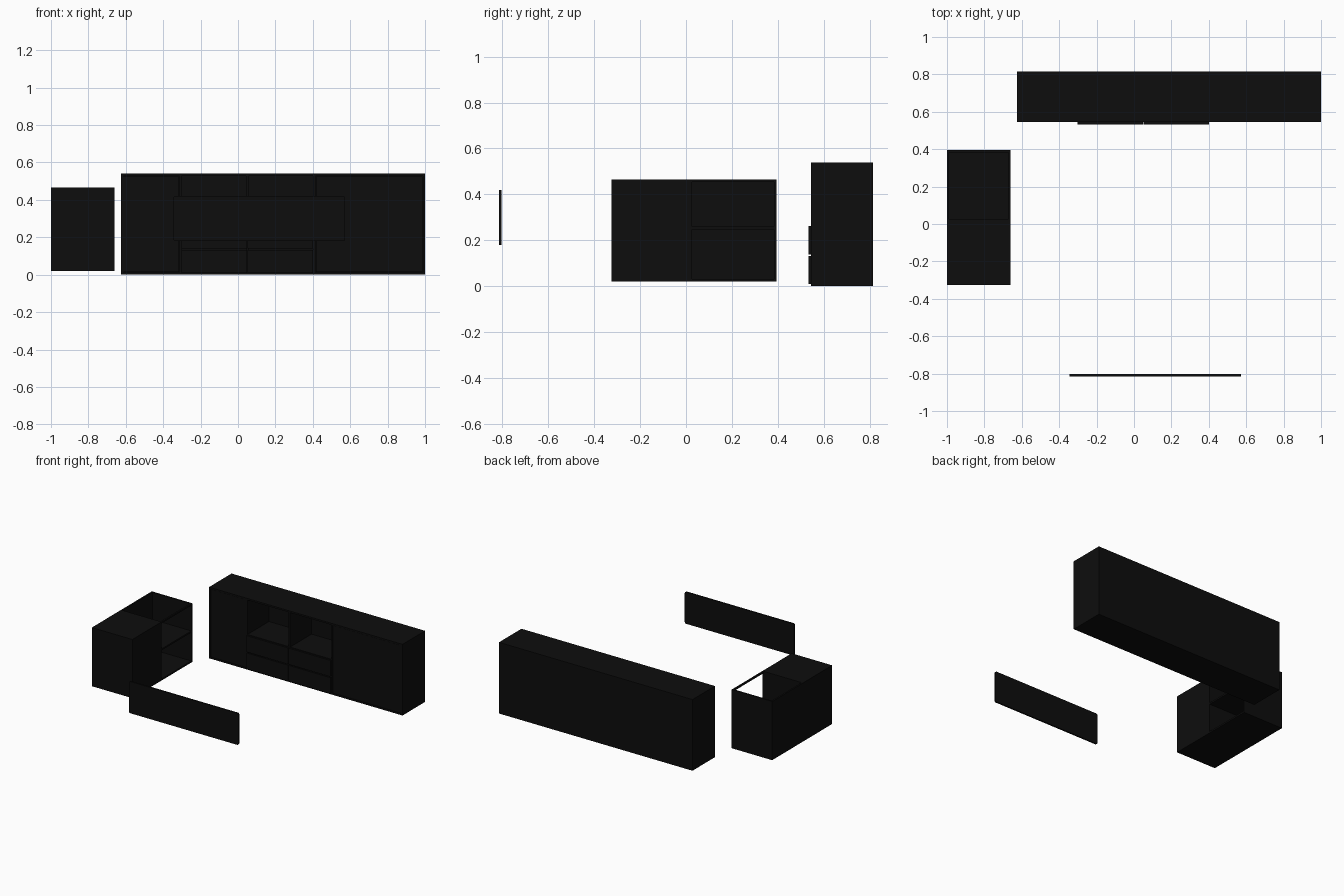
import bpy

if "Cube" in bpy.data.objects:
    bpy.data.objects.remove(bpy.data.objects["Cube"])

black = bpy.data.materials.new("black")
black.diffuse_color = (0.004, 0.004, 0.004, 1)
black.use_nodes = True
black.node_tree.nodes["Principled BSDF"].inputs["Base Color"].default_value = black.diffuse_color


def box(name, x, y, z):
    """Box spanning the given (min, max) ranges."""
    bpy.ops.mesh.primitive_cube_add(size=1)
    ob = bpy.context.object
    ob.name = name
    ob.location = [(a + b) / 2 for a, b in (x, y, z)]
    ob.scale = [b - a for a, b in (x, y, z)]
    bpy.ops.object.transform_apply(location=False, rotation=False, scale=True)
    ob.data.materials.append(black)
    return ob


T = 0.012  # board thickness

# Sideboard carcass
X0, X1, Y0, Y1, H = -0.625, 1.0, 0.545, 0.815, 0.54
box("sideboard_top", (X0, X1), (Y0, Y1), (H - T, H))
box("sideboard_bottom", (X0, X1), (Y0, Y1), (0, T))
box("sideboard_back", (X0, X1), (Y1 - T, Y1), (T, H - T))
for name, x in (("left_side", X0 + T / 2), ("left_divider", -0.308),
                ("middle_divider", 0.05), ("right_divider", 0.408),
                ("right_side", X1 - T / 2)):
    box("sideboard_" + name, (x - T / 2, x + T / 2), (Y0, Y1 - T), (T, H - T))
box("niche_shelf", (-0.302, 0.402), (Y0, Y1 - T), (0.255, 0.267))

# Doors set slightly behind the carcass edge
box("left_door", (X0 + T + 0.002, -0.316), (Y0 + 0.002, Y0 + 0.014), (T + 0.002, H - T - 0.002))
box("right_door", (0.416, X1 - T - 0.002), (Y0 + 0.002, Y0 + 0.014), (T + 0.002, H - T - 0.002))

# Drawer fronts, two by two, standing proud
for i, x in enumerate(((-0.302, 0.048), (0.052, 0.402))):
    for j, z in enumerate(((0.01, 0.131), (0.139, 0.262))):
        box(f"drawer_front_{i}{j}", x, (0.533, Y0), z)

# Low cabinet: closed front half, open rear half with a shelf
A0, A1, B0, B1, Z0, Z1, M = -1.0, -0.66, -0.325, 0.395, 0.02, 0.465, 0.02
box("cabinet_bottom", (A0, A1), (B0, B1), (Z0, Z0 + T))
box("cabinet_left_panel", (A0, A0 + T), (B0, B1), (Z0 + T, Z1))
box("cabinet_front_end", (A0 + T, A1), (B0, B0 + T), (Z0 + T, Z1))
box("cabinet_rear_end", (A0 + T, A1), (B1 - T, B1), (Z0 + T, Z1))
box("cabinet_divider", (A0 + T, A1), (M - T / 2, M + T / 2), (Z0 + T, Z1))
box("cabinet_top", (A0 + T, A1), (B0 + T, M - T / 2), (Z1 - T, Z1))
box("cabinet_door", (A1 - T, A1), (B0 + T, M - T / 2), (Z0 + T, Z1 - T))
box("cabinet_shelf", (A0 + T, A1), (M + T / 2, B1 - T), (0.248, 0.26))
box("cabinet_top_rail", (A1 - T, A1), (M + T / 2, B1 - T), (Z1 - T, Z1))

# Free-standing thin panel with small rounded corners
panel = box("thin_panel", (-0.345, 0.573), (-0.815, -0.803), (0.18, 0.42))
bev = panel.modifiers.new("soft_corners", 'BEVEL')
bev.width = 0.01
bev.segments = 3
bev.limit_method = 'WEIGHT'
attr = panel.data.attributes.new("bevel_weight_edge", 'FLOAT', 'EDGE')
for e in panel.data.edges:
    a, b = (panel.data.vertices[v].co for v in e.vertices)
    if abs(a.y - b.y) > 0.005:
        attr.data[e.index].value = 1.0
